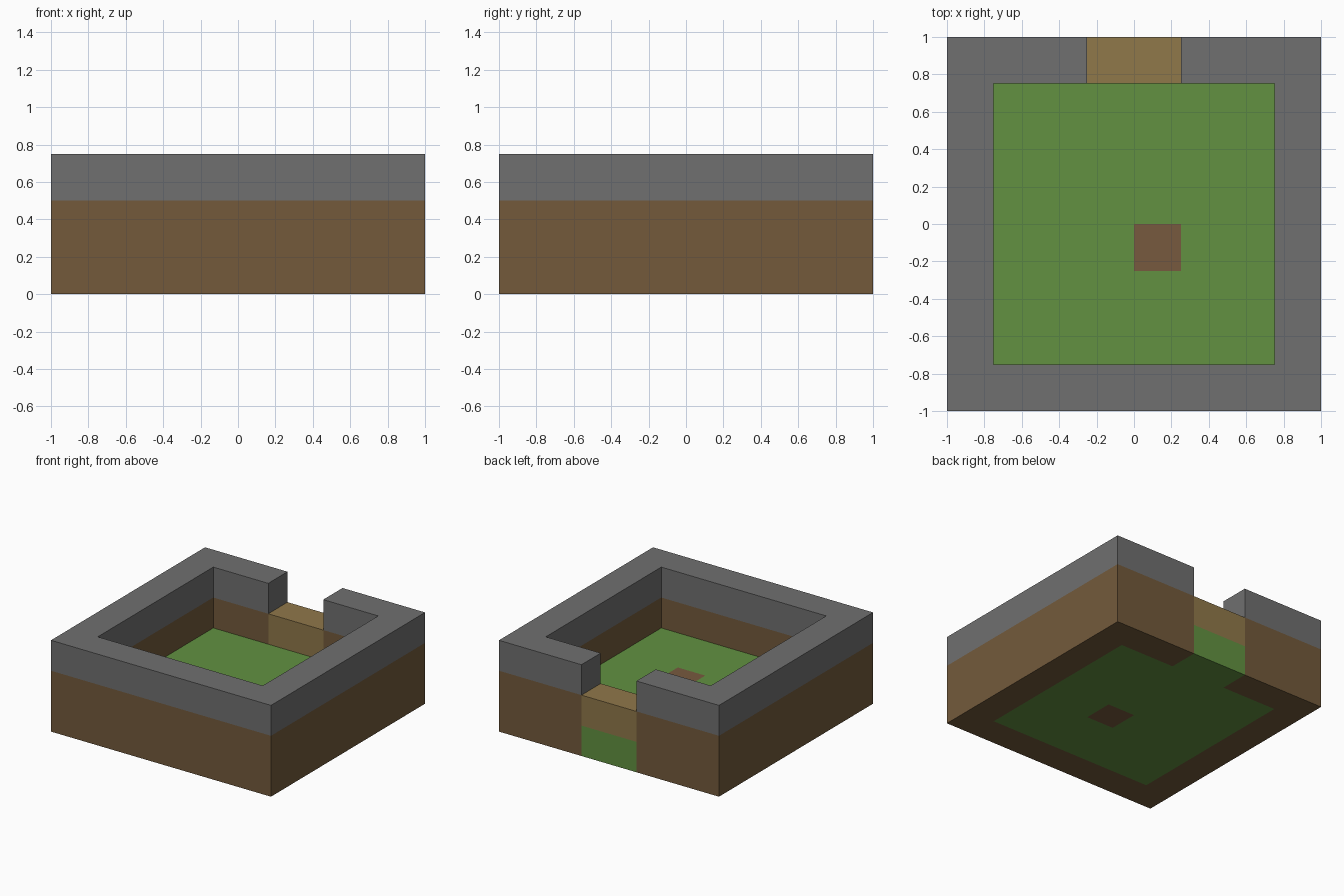
import bpy
import bmesh
from mathutils import Vector

cube = bpy.data.objects.get("Cube")
if cube:
    bpy.data.objects.remove(cube, do_unlink=True)

CELL = 0.25      # height of one layer and width of one block
OUT = 1.0        # outer half size
INN = OUT - CELL # inner half size
GATE = CELL      # half width of the gateway


def material(name, rgb):
    """Flat colour given as 0-255 sRGB."""
    def linear(c):
        c /= 255
        return c / 12.92 if c <= 0.04045 else ((c + 0.055) / 1.055) ** 2.4
    colour = (*[linear(c) for c in rgb], 1)
    mat = bpy.data.materials.new(name)
    mat.use_nodes = True
    mat.diffuse_color = colour
    bsdf = mat.node_tree.nodes["Principled BSDF"]
    bsdf.inputs["Base Color"].default_value = colour
    bsdf.inputs["Roughness"].default_value = 0.9
    return mat


def prism(name, outline, layer, mats, paint=None):
    """Extrude a flat outline up by one layer; paint may refine the faces."""
    bm = bmesh.new()
    base = bm.faces.new([bm.verts.new((x, y, layer * CELL)) for x, y in outline])
    top = bmesh.ops.extrude_face_region(bm, geom=[base])
    moved = [v for v in top["geom"] if isinstance(v, bmesh.types.BMVert)]
    bmesh.ops.translate(bm, verts=moved, vec=(0, 0, CELL))
    bmesh.ops.recalc_face_normals(bm, faces=bm.faces)
    if paint:
        paint(bm)
    mesh = bpy.data.meshes.new(name)
    bm.to_mesh(mesh)
    bm.free()
    for mat in mats:
        mesh.materials.append(mat)
    obj = bpy.data.objects.new(name, mesh)
    bpy.context.collection.objects.link(obj)
    return obj


def mirrored(half):
    """Close a half outline by mirroring it across x = 0."""
    return half + [(-x, y) for x, y in reversed(half)]


def paint_patch(bm):
    """Cut a one-block square into the ground and colour it as soil."""
    for axis, positions in ((Vector((1, 0, 0)), (0, CELL)),
                            (Vector((0, 1, 0)), (-CELL, 0))):
        for p in positions:
            bmesh.ops.bisect_plane(bm, geom=bm.verts[:] + bm.edges[:] + bm.faces[:],
                                   plane_co=axis * p, plane_no=axis)
    for face in bm.faces:
        c = face.calc_center_median()
        if 0 < c.x < CELL and -CELL < c.y < 0:
            face.material_index = 1


stone = material("grey stone", (112, 112, 112))
earth = material("brown earth", (115, 90, 59))
grass = material("green grass", (98, 145, 65))
wood = material("tan wood", (144, 120, 74))
soil = material("reddish soil", (119, 90, 62))

# Surrounding wall, open at the back: two earth layers and a stone top
wall = mirrored([(OUT, -OUT), (OUT, OUT), (GATE, OUT), (GATE, INN),
                 (INN, INN), (INN, -INN)])
half_wall = [(OUT, -OUT), (OUT, OUT), (GATE, OUT), (GATE, INN), (INN, INN), (INN, -INN)]
# The mirrored half runs back along the inside, so order the ring explicitly
ring = half_wall + [(-x, y) for x, y in reversed(half_wall)]
for layer, (name, mat) in enumerate((("lower_wall", earth), ("upper_wall", earth),
                                     ("stone_wall_top", stone))):
    prism(name, ring, layer, [mat])

# Grass ground reaching out through the gateway, with a soil patch
ground = mirrored([(INN, -INN), (INN, INN), (GATE, INN), (GATE, OUT)])
prism("ground", ground, 0, [grass, soil], paint_patch)

# Wooden threshold in the gateway
threshold = mirrored([(GATE, INN), (GATE, OUT)])
prism("gate_threshold", threshold, 1, [wood])
